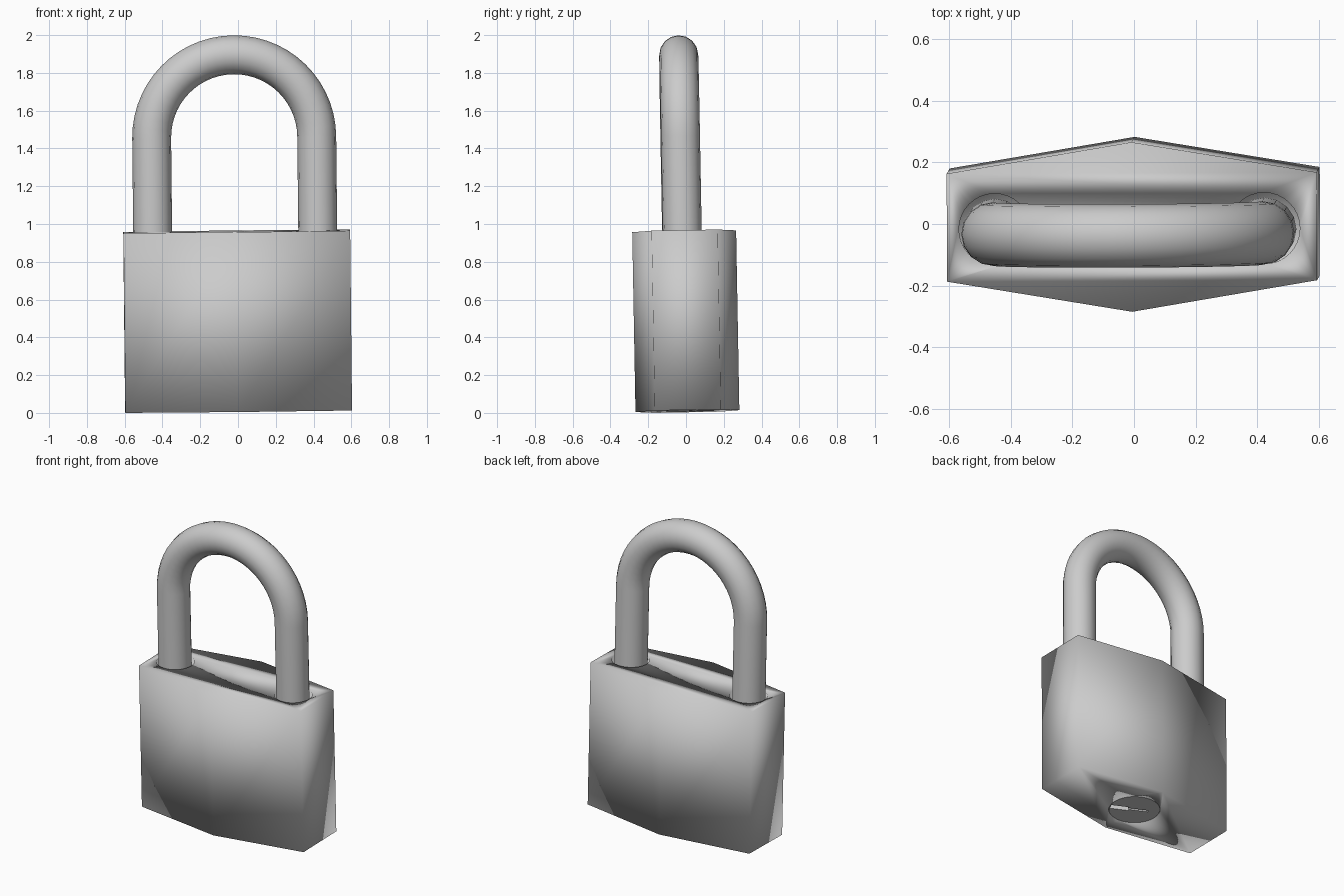
import bpy, bmesh
from math import sin, cos, pi, radians
from mathutils import Matrix, Vector, Euler

if "Cube" in bpy.data.objects:
    bpy.data.objects.remove(bpy.data.objects["Cube"])

# The whole padlock leans very slightly
LEAN = Matrix.Translation((0.003, 0.0075, 0.0095)) @ Euler((0.018, -0.0105, 0.004)).to_matrix().to_4x4()


def circle(r, n, cx=0, cy=0):
    return [(cx + r * cos(2 * pi * i / n), cy + r * sin(2 * pi * i / n)) for i in range(n)]


def prism(name, outline, z0, z1):
    """Extrude a flat outline from z0 to z1."""
    bm = bmesh.new()
    face = bm.faces.new([bm.verts.new((x, y, z0)) for x, y in outline])
    new = bmesh.ops.extrude_face_region(bm, geom=[face])["geom"]
    bmesh.ops.translate(bm, vec=(0, 0, z1 - z0),
                        verts=[v for v in new if isinstance(v, bmesh.types.BMVert)])
    bmesh.ops.recalc_face_normals(bm, faces=bm.faces)
    bm.transform(LEAN)
    me = bpy.data.meshes.new(name)
    bm.to_mesh(me)
    bm.free()
    ob = bpy.data.objects.new(name, me)
    bpy.context.collection.objects.link(ob)
    return ob


def activate(ob):
    bpy.ops.object.select_all(action='DESELECT')
    ob.select_set(True)
    bpy.context.view_layer.objects.active = ob


def cut(ob, cutter):
    cutter.hide_render = True
    mod = ob.modifiers.new("cut", 'BOOLEAN')
    mod.operation = 'DIFFERENCE'
    mod.solver = 'EXACT'
    mod.object = cutter
    activate(ob)
    bpy.ops.object.modifier_apply(modifier=mod.name)
    bpy.data.objects.remove(cutter)


LEG, TUBE, OX = 0.437, 0.103, -0.008

# Six-sided body with two shackle sockets and a recess for the lock core
body = prism("body", [(-0.6, -0.175), (0, -0.275), (0.6, -0.175),
                      (0.6, 0.175), (0, 0.275), (-0.6, 0.175)], 0, 0.952)
for s in (-1, 1):
    cut(body, prism("socket_cutter", circle(0.116, 32, OX + s * LEG, -0.006), 0.76, 1.1))
cut(body, prism("core_cutter", circle(0.16, 32), -0.1, 0.12))
activate(body)
bpy.ops.object.shade_smooth()

# Lock core with a stepped keyway in its underside
core = prism("lock_core", circle(0.158, 32), 0.003, 0.12)
turn = Matrix.Rotation(radians(-26), 2)
keyway = [(-0.12, -0.008), (0.0, -0.008), (0.0, -0.022), (0.12, -0.022),
          (0.12, 0.018), (0.01, 0.018), (0.01, 0.008), (-0.12, 0.008)]
keyway = [tuple(turn @ Vector(p) + Vector((0.03, -0.014))) for p in keyway]
cut(core, prism("keyway_cutter", keyway, -0.1, 0.08))
activate(core)
bpy.ops.object.shade_smooth_by_angle(angle=radians(30))

# Round-bar shackle: two straight legs joined by a half circle
path = [(LEG, 0.79)] + [(LEG * cos(pi * i / 28), 1.45 + LEG * sin(pi * i / 28)) for i in range(29)] + [(-LEG, 0.79)]
cu = bpy.data.curves.new("shackle", 'CURVE')
cu.dimensions = '3D'
cu.bevel_depth = TUBE
cu.bevel_resolution = 6
cu.use_fill_caps = True
sp = cu.splines.new('POLY')
sp.points.add(len(path) - 1)
for p, (x, z) in zip(sp.points, path):
    p.co = (x + OX, -0.012, z, 1)
shackle = bpy.data.objects.new("shackle", cu)
bpy.context.collection.objects.link(shackle)
shackle.matrix_world = LEAN
activate(shackle)
bpy.ops.object.convert(target='MESH')
bpy.ops.object.shade_smooth_by_angle(angle=radians(40))
